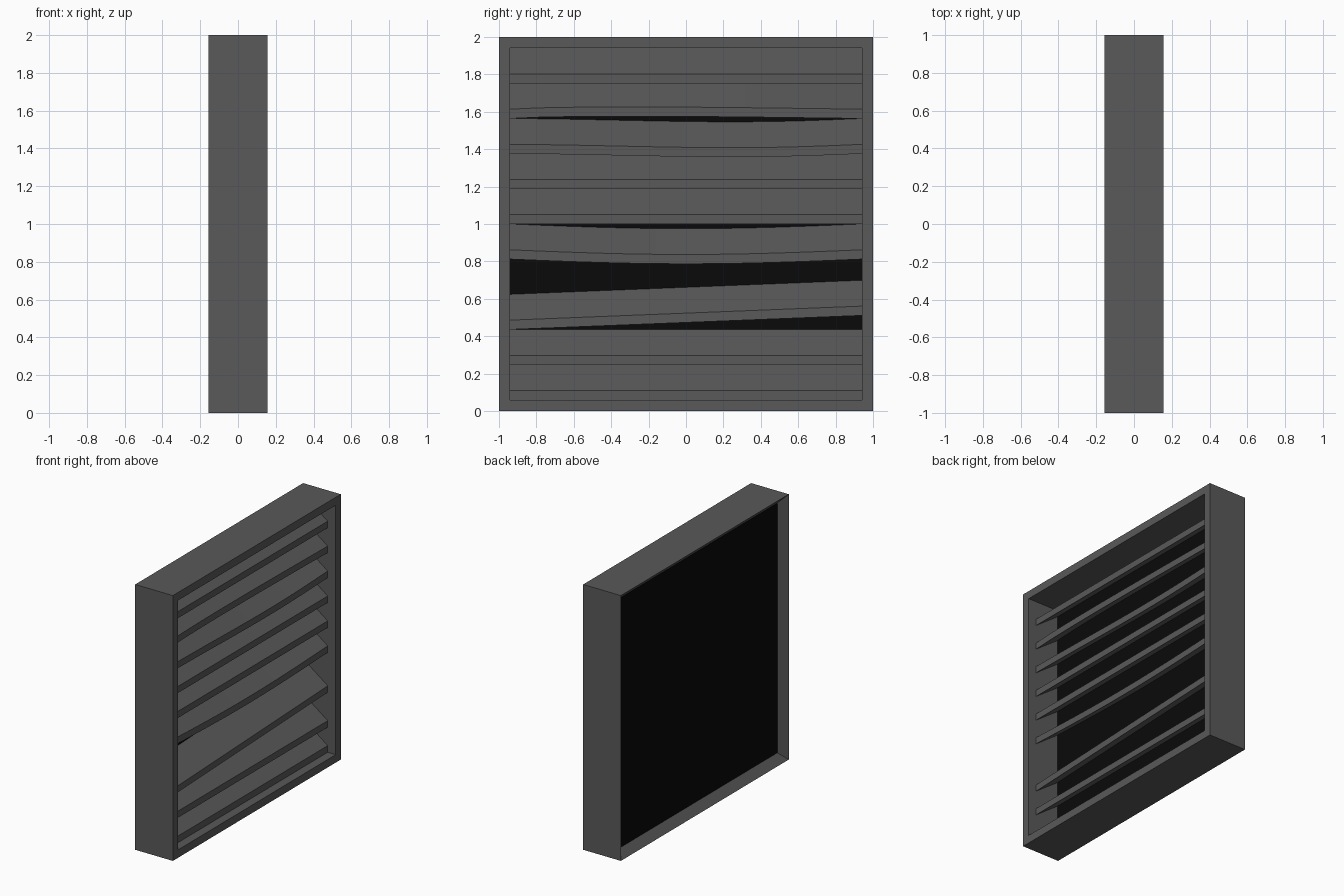
import bpy, bmesh, math

if "Cube" in bpy.data.objects:
    bpy.data.objects.remove(bpy.data.objects["Cube"], do_unlink=True)

DEPTH = 0.157      # half thickness of the frame
INNER = 0.94       # half width of the opening
PANEL_X = -0.10
PITCH = 0.188
LIP = 0.05


def material(name, value):
    mat = bpy.data.materials.new(name)
    mat.use_nodes = True
    colour = (value, value, value, 1)
    mat.diffuse_color = colour
    mat.node_tree.nodes["Principled BSDF"].inputs["Base Color"].default_value = colour
    return mat


def loft(name, rings, mat, closed):
    """Join matching rings of points; either close the loop or cap the ends."""
    bm = bmesh.new()
    loops = [[bm.verts.new(p) for p in ring] for ring in rings]
    pairs = list(zip(loops, loops[1:]))
    if closed:
        pairs.append((loops[-1], loops[0]))
    else:
        bm.faces.new(loops[0])
        bm.faces.new(loops[-1])
    for a, b in pairs:
        for i in range(len(a)):
            j = (i + 1) % len(a)
            bm.faces.new((a[i], a[j], b[j], b[i]))
    bmesh.ops.recalc_face_normals(bm, faces=bm.faces)
    mesh = bpy.data.meshes.new(name)
    bm.to_mesh(mesh)
    bm.free()
    mesh.materials.append(mat)
    obj = bpy.data.objects.new(name, mesh)
    bpy.context.collection.objects.link(obj)
    return obj


def square(x, half):
    return [(x, sy * half, 1 + sz * half)
            for sy, sz in ((-1, -1), (1, -1), (1, 1), (-1, 1))]


metal = material("dark grey metal", 0.1)
black = material("black backing", 0.003)

# Frame: flat front rim, straight inner walls, back edge flared outward
loft("frame", [square(DEPTH, 1), square(DEPTH, INNER),
               square(PANEL_X, INNER), square(-DEPTH, 1)], metal, True)

# Backing panel
loft("backing_panel", [square(PANEL_X, INNER), square(PANEL_X - 0.004, INNER)],
     black, False)


# Slats: sloped blades with a vertical front lip
def slat(index, offset, steps):
    z = 1 - INNER + index * PITCH
    rings = []
    for i in range(steps + 1):
        t = i / steps
        y = INNER * (2 * t - 1)
        low = z + offset(t)
        rings.append([(0.09, y, low), (0.09, y, low + LIP),
                      (PANEL_X, y, low + PITCH), (PANEL_X, y, low + PITCH - LIP)])
    loft(f"slat_{index + 1}", rings, metal, False)


def bend(height, skew):
    return lambda t: height * math.sin(math.pi * t ** skew)


# One slat is tilted, three are bent and the fourth from the bottom is missing
damage = {2: lambda t: 0.075 * t, 4: bend(-0.025, 1),
          7: bend(-0.018, 1.5), 8: bend(0.012, 0.65)}
for n in range(10):
    if n != 3:
        slat(n, damage.get(n, lambda t: 0), 12 if n in damage else 1)
